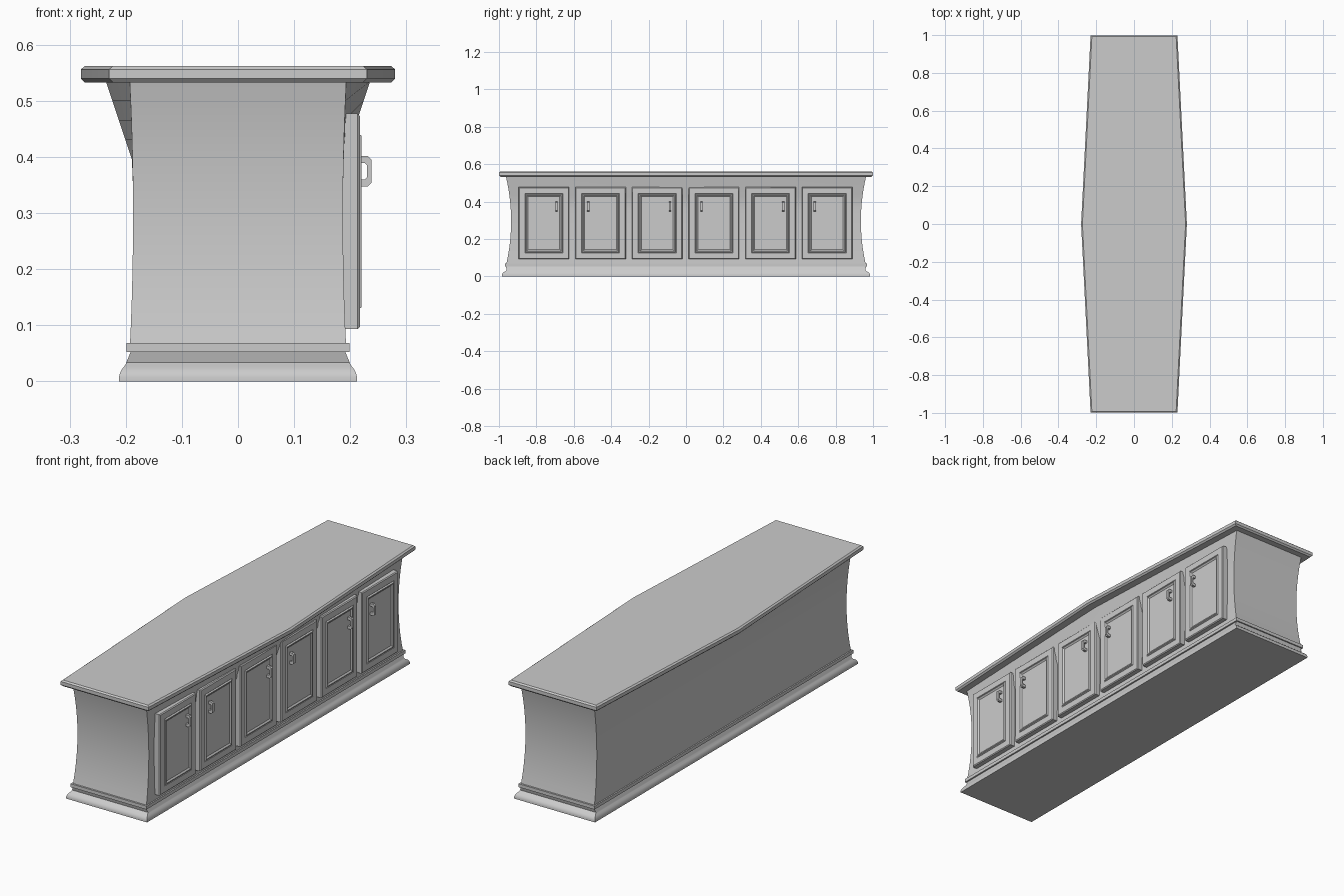
import bpy, bmesh, math

if "Cube" in bpy.data.objects:
    bpy.data.objects.remove(bpy.data.objects["Cube"])


def finish(name, bm, smooth=True):
    bmesh.ops.recalc_face_normals(bm, faces=bm.faces)
    mesh = bpy.data.meshes.new(name)
    bm.to_mesh(mesh)
    bm.free()
    obj = bpy.data.objects.new(name, mesh)
    bpy.context.collection.objects.link(obj)
    if smooth:
        bpy.ops.object.select_all(action='DESELECT')
        obj.select_set(True)
        bpy.context.view_layer.objects.active = obj
        bpy.ops.object.shade_smooth_by_angle(angle=math.radians(25))
    return obj


def loft(name, rings):
    """Skin a stack of equal-length point rings and cap both ends."""
    bm = bmesh.new()
    loops = [[bm.verts.new(p) for p in ring] for ring in rings]
    n = len(loops[0])
    for a, b in zip(loops, loops[1:]):
        for i in range(n):
            j = (i + 1) % n
            bm.faces.new((a[i], a[j], b[j], b[i]))
    bm.faces.new(loops[0][::-1])
    bm.faces.new(loops[-1])
    return finish(name, bm)


def hex_ring(end_x, mid_x, y, z):
    return [(-end_x, -y, z), (end_x, -y, z), (mid_x, 0, z),
            (end_x, y, z), (-end_x, y, z), (-mid_x, 0, z)]


def door_ring(yc, hy, z0, z1, x):
    return [(x, yc - hy, z0), (x, yc + hy, z0), (x, yc + hy, z1), (x, yc - hy, z1)]


# Base moulding: (half width, half length, height)
loft("base_moulding", [hex_ring(x, x, y, z) for x, y, z in (
    (0.212, 0.984, 0), (0.212, 0.984, 0.008), (0.210, 0.981, 0.016),
    (0.206, 0.974, 0.023), (0.201, 0.964, 0.029), (0.199, 0.958, 0.034),
    (0.191, 0.963, 0.053))])

# Flat band above the moulding
loft("base_band", [hex_ring(0.199, 0.199, 0.969, z) for z in (0.052, 0.068)])

# Waisted body, flaring out to meet the tabletop in the middle
rings = []
for z in (0.052, 0.10, 0.15, 0.20, 0.25, 0.30, 0.35, 0.395, 0.43, 0.465, 0.50, 0.535):
    t = ((z - 0.295) / 0.24) ** 2
    end_x = 0.187 + 0.006 * t
    flare = 0.189 + 0.046 * (z - 0.395) / 0.138
    rings.append(hex_ring(end_x, max(end_x, flare), 0.935 + 0.028 * t, z))
loft("body", rings)

# Six-sided tabletop with chamfered rim
loft("tabletop", [hex_ring(0.230 - d, 0.280 - d, 0.999 - d, z) for d, z in (
    (0.007, 0.533), (0, 0.540), (0, 0.556), (0.007, 0.562))])

# Doors with raised panel beading, and their pull handles
for i in range(6):
    yc = -0.0025 + 0.303 * (i - 2.5)
    loft(f"door_{i + 1}", [door_ring(yc, 0.135 - d, 0.093 + d, 0.477 - d, x) for d, x in (
        (0, 0.180), (0, 0.213), (0.004, 0.217), (0.033, 0.217), (0.036, 0.214),
        (0.039, 0.2205), (0.043, 0.2205), (0.050, 0.215))])

    yh = yc + (0.068 if i % 2 == 0 else -0.066)
    outer = [(0.212, 0.347), (0.231, 0.347), (0.238, 0.354),
             (0.238, 0.395), (0.231, 0.402), (0.212, 0.402)]
    inner = [(0.212, 0.360), (0.226, 0.360), (0.230, 0.364),
             (0.230, 0.385), (0.226, 0.389), (0.212, 0.389)]
    sections = []
    for (xo, zo), (xi, zi) in zip(outer, inner):
        sections.append([(xo, yh - 0.006, zo), (xo, yh + 0.006, zo),
                         (xi, yh + 0.006, zi), (xi, yh - 0.006, zi)])
    loft(f"handle_{i + 1}", sections)
